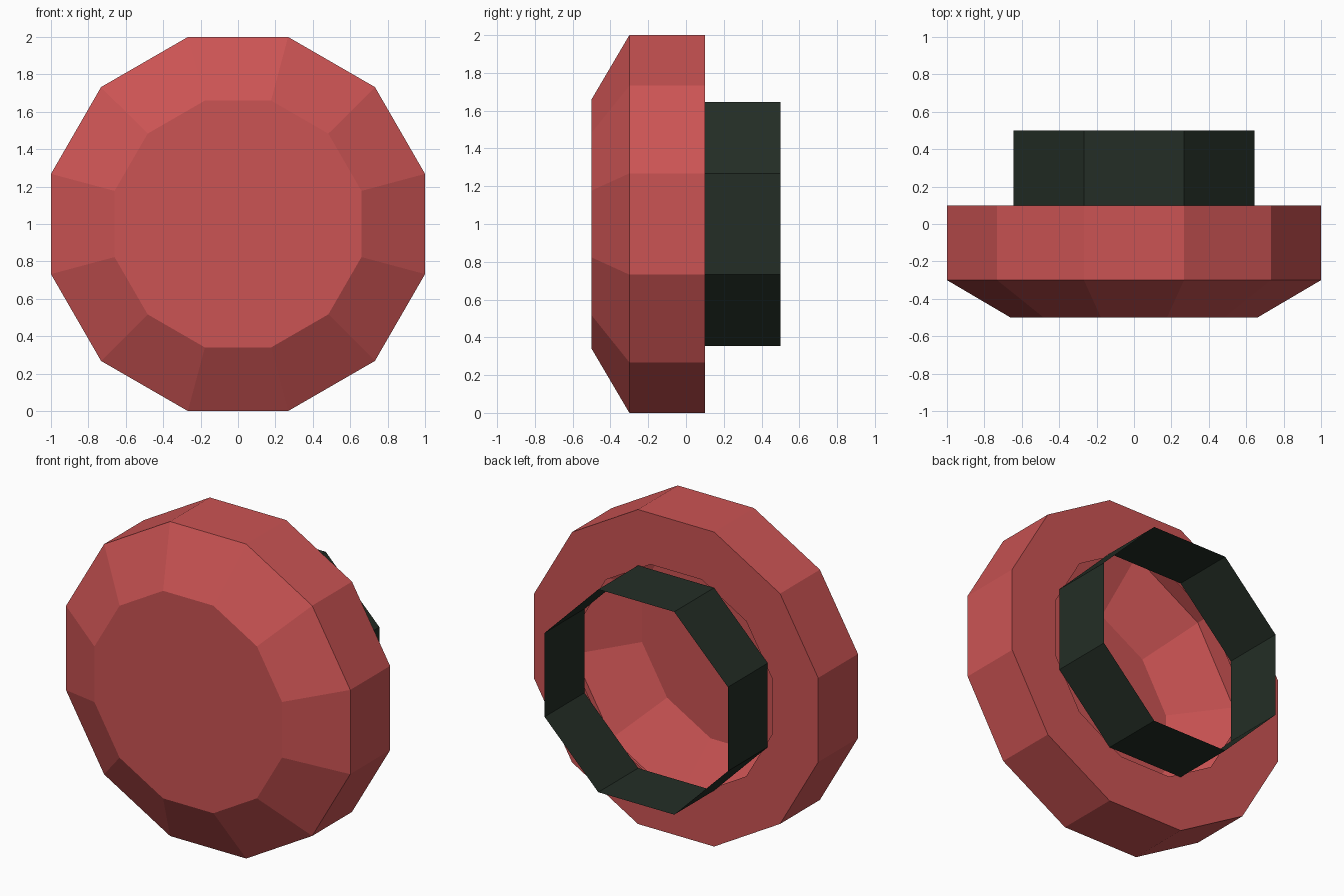
import bpy, bmesh, math

if "Cube" in bpy.data.objects:
    bpy.data.objects.remove(bpy.data.objects["Cube"])


def material(name, colour):
    m = bpy.data.materials.new(name)
    m.diffuse_color = (*colour, 1.0)
    m.use_nodes = True
    m.node_tree.nodes["Principled BSDF"].inputs["Base Color"].default_value = m.diffuse_color
    return m


def shell(name, sides, profile, mat, front_cap=False):
    """Open thin-walled shell around the y axis; profile = (radius, y) front to back."""
    bm = bmesh.new()
    rings = []
    for r, y in profile:
        ring = []
        for k in range(sides):
            a = 2 * math.pi * (k + 0.5) / sides
            ring.append(bm.verts.new((r * math.cos(a), y, 1 + r * math.sin(a))))
        rings.append(ring)
    for a, b in zip(rings, rings[1:]):
        for k in range(sides):
            n = (k + 1) % sides
            bm.faces.new((a[k], b[k], b[n], a[n]))
    if front_cap:
        bm.faces.new(rings[0])
    mesh = bpy.data.meshes.new(name)
    bm.to_mesh(mesh)
    bm.free()
    mesh.materials.append(mat)
    ob = bpy.data.objects.new(name, mesh)
    bpy.context.collection.objects.link(ob)
    return ob


red = material("red", (0.60, 0.088, 0.088))
dark = material("dark green", (0.017, 0.027, 0.019))

R = 1 / math.cos(math.pi / 12)   # twelve-sided disc with flats 2 units apart

# Hollow bevelled button with an open hole in its back
shell("button_cap", 12,
      [(0.66 * R, -0.5), (R, -0.3), (R, 0.1), (0.698, 0.1)], red, front_cap=True)

# Thin eight-sided collar behind it
shell("rear_collar", 8, [(0.698, 0.1), (0.698, 0.5)], dark)
